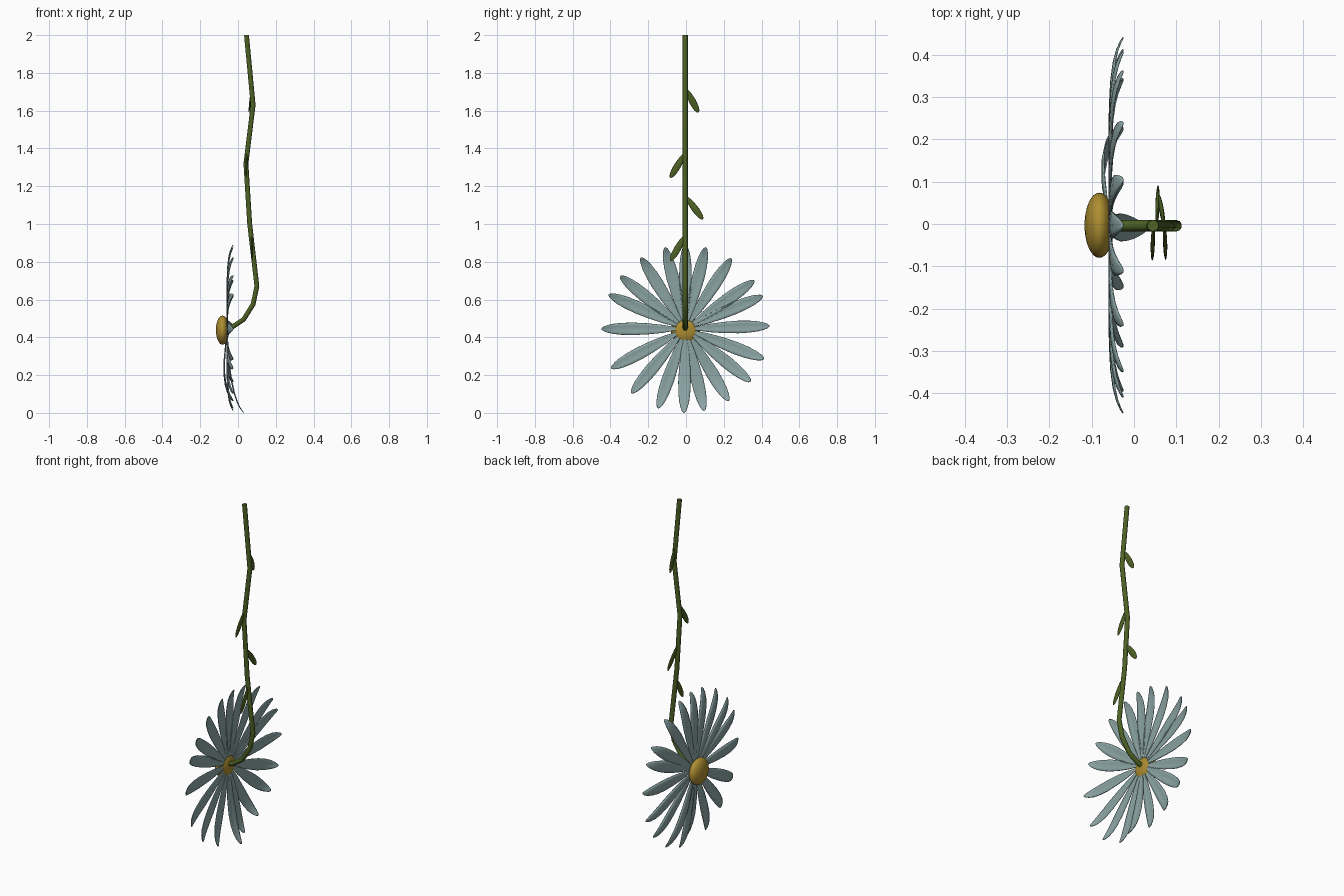
import bpy, bmesh
from math import radians, pi, sin
from mathutils import Vector, Matrix

if "Cube" in bpy.data.objects:
    bpy.data.objects.remove(bpy.data.objects["Cube"])


def material(name, rgb):
    m = bpy.data.materials.new(name)
    m.diffuse_color = (*rgb, 1)
    m.use_nodes = True
    m.node_tree.nodes["Principled BSDF"].inputs["Base Color"].default_value = m.diffuse_color
    return m


GREEN = material("leaf green", (0.075, 0.12, 0.018))
PALE = material("petal blue grey", (0.26, 0.37, 0.37))
GOLD = material("gold", (0.42, 0.27, 0.03))
CENTRE = Vector((0, -0.003, 0.445))


def finish(bm, name, mat):
    bmesh.ops.recalc_face_normals(bm, faces=bm.faces)
    me = bpy.data.meshes.new(name)
    bm.to_mesh(me)
    bm.free()
    me.materials.append(mat)
    me.shade_smooth()
    ob = bpy.data.objects.new(name, me)
    bpy.context.collection.objects.link(ob)
    return ob


# Flower disc: flattened dome facing -x
bm = bmesh.new()
bmesh.ops.create_uvsphere(bm, u_segments=32, v_segments=16, radius=1)
for v in bm.verts:
    x, y, z = v.co
    v.co = (-0.082 - 0.035 * z, -0.003 + 0.077 * x, 0.438 + 0.077 * y)
finish(bm, "flower_disc", GOLD)

# Petals: (radius, half width, backward curl)
PROFILE = [(0.03, 0.006, 0), (0.06, 0.010, 0), (0.12, 0.021, 0), (0.20, 0.029, 0),
           (0.28, 0.033, 0.001), (0.34, 0.031, 0.004), (0.385, 0.026, 0.010),
           (0.415, 0.019, 0.018), (0.435, 0.011, 0.027), (0.444, 0.003, 0.033)]


def petal(name, angle, bow=0.0, sweep=0.0):
    bm = bmesh.new()
    rows = []
    turn = Matrix.Rotation(radians(angle), 3, 'X')
    for r, w, curl in PROFILE:
        t = r / 0.444
        x = -0.059 + curl - bow * sin(pi * t ** 1.3) + sweep * t ** 2
        row = []
        for s in (-1, -0.5, 0, 0.5, 1):
            cup = 0.15 * w * s * s
            row.append(bm.verts.new(turn @ Vector((x + cup, r, s * w)) + CENTRE))
        rows.append(row)
    for a, b in zip(rows, rows[1:]):
        for i in range(4):
            bm.faces.new((a[i], a[i + 1], b[i + 1], b[i]))
    ob = finish(bm, name, PALE)
    mod = ob.modifiers.new("thickness", 'SOLIDIFY')
    mod.thickness = 0.003
    mod.offset = 0


ANGLES = [2, 23, 35, 57, 76, 90, 104, 122, 141, 156, 180, 208, 230, 251,
          269, 283, 301, 321, 339]
for i, a in enumerate(ANGLES):
    # One lower petal bows forward and one swings back
    petal(f"petal_{i + 1}", a, 0.018 if a == 301 else 0, 0.056 if a == 269 else 0)

# Stem: kinked tube that hooks round into the flower
STEM = [(0.045, 2.0), (0.080, 1.63), (0.042, 1.32), (0.062, 1.0), (0.100, 0.67),
        (0.080, 0.575), (0.030, 0.495), (-0.03, 0.455), (-0.07, 0.443)]
cu = bpy.data.curves.new("stem", 'CURVE')
cu.dimensions = '3D'
cu.bevel_depth = 0.0135
cu.bevel_resolution = 3
cu.use_fill_caps = True
sp = cu.splines.new('POLY')
sp.points.add(len(STEM) - 1)
for p, (x, z) in zip(sp.points, STEM):
    p.co = (x, -0.004, z, 1)
cu.materials.append(GREEN)
stem = bpy.data.objects.new("stem", cu)
bpy.context.collection.objects.link(stem)


# Leaves: thin pointed ovals hanging alternately from the stem
def leaf(name, base, tip):
    bm = bmesh.new()
    bmesh.ops.create_uvsphere(bm, u_segments=16, v_segments=12, radius=1)
    base, tip = Vector(base), Vector(tip)
    d = (tip - base) / 2
    side = d.normalized().cross(Vector((1, 0, 0))).normalized()
    thin = side.cross(d).normalized()
    for v in bm.verts:
        x, y, z = v.co
        v.co = (base + tip) / 2 + d * z + side * 0.018 * y * (1 + 0.15 * z) + thin * 0.005 * x
    finish(bm, name, GREEN)


leaf("leaf_1", (0.072, 0.0, 1.715), (0.058, 0.066, 1.59))
leaf("leaf_2", (0.046, -0.005, 1.375), (0.043, -0.083, 1.245))
leaf("leaf_3", (0.054, 0.0, 1.145), (0.057, 0.089, 1.025))
leaf("leaf_4", (0.072, -0.005, 0.94), (0.075, -0.081, 0.805))
